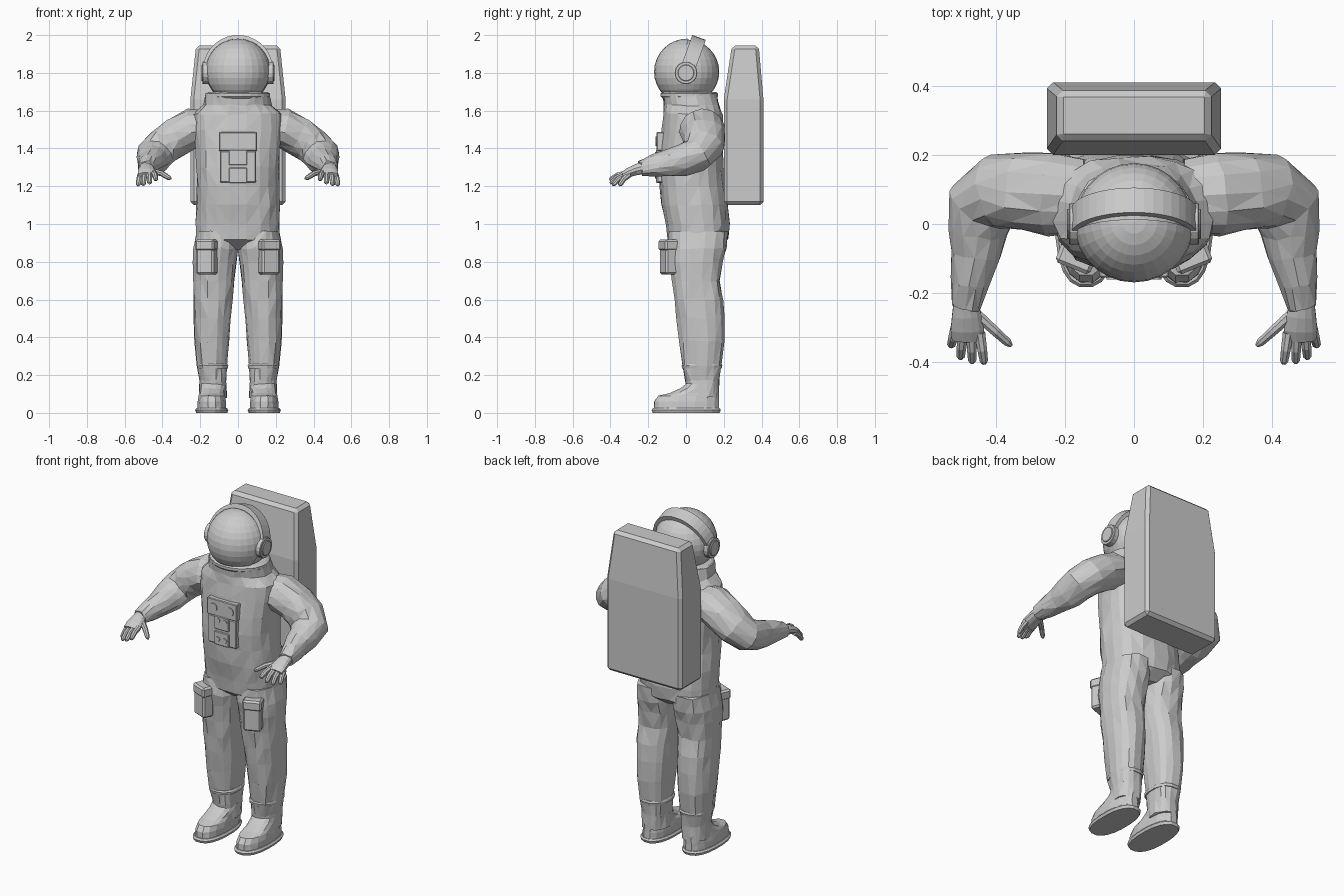
import bpy, bmesh, math, random
from mathutils import Vector, Matrix

random.seed(4)
if "Cube" in bpy.data.objects:
    bpy.data.objects.remove(bpy.data.objects["Cube"])

grey = bpy.data.materials.new("suit_grey")
grey.use_nodes = True
grey.diffuse_color = (0.6, 0.6, 0.6, 1)
grey.node_tree.nodes["Principled BSDF"].inputs["Base Color"].default_value = (0.6, 0.6, 0.6, 1)


def finish(name, bm, mirror=False, bevel=0.0, wrinkle=0.0):
    """Turn a bmesh into a flat shaded object, optionally creased like cloth."""
    if wrinkle:
        for v in bm.verts:
            v.co += Vector([random.uniform(-wrinkle, wrinkle) for _ in range(3)])
        bmesh.ops.triangulate(bm, faces=bm.faces[:])
    bmesh.ops.recalc_face_normals(bm, faces=bm.faces[:])
    mesh = bpy.data.meshes.new(name)
    bm.to_mesh(mesh)
    bm.free()
    mesh.materials.append(grey)
    ob = bpy.data.objects.new(name, mesh)
    bpy.context.scene.collection.objects.link(ob)
    if bevel:
        mod = ob.modifiers.new("bevel", "BEVEL")
        mod.width, mod.segments = bevel, 1
    if mirror:
        ob.modifiers.new("mirror", "MIRROR").use_mirror_merge = False
    return ob


def ring(centre, a, b, n=16, power=2.0):
    """Superellipse ring spanned by the half axes a and b."""
    pts = []
    for i in range(n):
        t = math.tau * (i + 0.5) / n
        c, s = math.cos(t), math.sin(t)
        pts.append(Vector(centre) + Vector(a) * math.copysign(abs(c) ** (2 / power), c)
                   + Vector(b) * math.copysign(abs(s) ** (2 / power), s))
    return pts


def loft(bm, rings):
    loops = [[bm.verts.new(p) for p in r] for r in rings]
    n = len(loops[0])
    for lo, hi in zip(loops, loops[1:]):
        for i in range(n):
            bm.faces.new((lo[i], lo[(i + 1) % n], hi[(i + 1) % n], hi[i]))
    bm.faces.new(loops[0][::-1])
    bm.faces.new(loops[-1])


def tower(name, rows, n=16, power=2.4, **kw):
    """Upright loft; each row is z, x low, x high, y front, y back."""
    bm = bmesh.new()
    loft(bm, [ring(((x0 + x1) / 2, (y0 + y1) / 2, z), ((x1 - x0) / 2, 0, 0),
                   (0, (y1 - y0) / 2, 0), n, power) for z, x0, x1, y0, y1 in rows])
    return finish(name, bm, **kw)


def tube(bm, rows, n):
    """Loft along a path; each row is centre, half width, half height."""
    pts = [Vector(r[0]) for r in rows]
    rings = []
    for i, (_, w, h) in enumerate(rows):
        tan = (pts[min(i + 1, len(pts) - 1)] - pts[max(i - 1, 0)]).normalized()
        side = tan.cross(Vector((0, 0, 1))).normalized()
        rings.append(ring(pts[i], side * w, side.cross(tan) * h, n))
    loft(bm, rings)


def box(bm, centre, size, turn=0.0):
    bmesh.ops.create_cube(bm, size=1, matrix=Matrix.Translation(centre)
                          @ Matrix.Rotation(turn, 4, "Z") @ Matrix.Diagonal((*size, 1)))


def disc(bm, centre, radius, depth, axis, n=16):
    bmesh.ops.create_cone(bm, cap_ends=True, segments=n, radius1=radius, radius2=radius, depth=depth,
                          matrix=Matrix.Translation(centre) @ Matrix.Rotation(math.pi / 2, 4, axis))


# Suit body and collar
torso = [(0.87, 0.15, -0.03, 0.16), (0.92, 0.222, -0.095, 0.222), (1.0, 0.225, -0.112, 0.23),
         (1.1, 0.22, -0.128, 0.222), (1.2, 0.217, -0.14, 0.205), (1.3, 0.22, -0.145, 0.2),
         (1.4, 0.225, -0.142, 0.2), (1.5, 0.235, -0.13, 0.2), (1.58, 0.235, -0.118, 0.195),
         (1.63, 0.18, -0.115, 0.178), (1.69, 0.17, -0.125, 0.16)]
tower("suit_torso", [(z, -w, w, f, b) for z, w, f, b in torso], n=20, wrinkle=0.005)
tower("collar_ring", [(1.665, -0.165, 0.165, -0.125, 0.162), (1.675, -0.172, 0.172, -0.135, 0.17),
                      (1.69, -0.172, 0.172, -0.135, 0.17), (1.7, -0.155, 0.155, -0.125, 0.16)],
      n=24, power=2)

# Legs
tower("suit_leg", [(0.08, 0.06, 0.205, 0.01, 0.175), (0.17, 0.058, 0.205, -0.005, 0.178),
                   (0.25, 0.055, 0.215, -0.02, 0.19), (0.38, 0.042, 0.233, -0.035, 0.203),
                   (0.5, 0.036, 0.236, -0.05, 0.206), (0.6, 0.027, 0.24, -0.06, 0.198),
                   (0.7, 0.018, 0.24, -0.073, 0.178), (0.8, 0.01, 0.24, -0.09, 0.195),
                   (0.87, 0.002, 0.236, -0.097, 0.215), (0.96, 0.01, 0.222, -0.09, 0.222)],
      mirror=True, wrinkle=0.005)
tower("trouser_cuff", [(0.235, 0.052, 0.214, -0.022, 0.19), (0.25, 0.05, 0.218, -0.025, 0.194),
                       (0.26, 0.055, 0.215, -0.02, 0.19)], mirror=True)

# Boots with flared soles
tower("boot_sole", [(0.0, 0.056, 0.222, -0.178, 0.18), (0.015, 0.05, 0.228, -0.184, 0.186),
                    (0.025, 0.058, 0.22, -0.176, 0.18)], n=20, mirror=True)
tower("boot_upper", [(0.02, 0.062, 0.215, -0.172, 0.178), (0.06, 0.062, 0.214, -0.17, 0.178),
                     (0.09, 0.068, 0.208, -0.15, 0.177), (0.105, 0.07, 0.206, -0.09, 0.177),
                     (0.13, 0.064, 0.204, -0.03, 0.178), (0.16, 0.062, 0.202, 0.005, 0.176)],
      mirror=True, wrinkle=0.002)

# Arms: out from the shoulder, then forward from the elbow
bm = bmesh.new()
tube(bm, [((0.15, 0.08, 1.51), 0.11, 0.09), ((0.24, 0.085, 1.505), 0.12, 0.105),
          ((0.32, 0.095, 1.465), 0.115, 0.105), ((0.39, 0.09, 1.415), 0.11, 0.1),
          ((0.44, 0.055, 1.365), 0.105, 0.092), ((0.452, -0.02, 1.338), 0.085, 0.082),
          ((0.46, -0.09, 1.325), 0.073, 0.073), ((0.475, -0.17, 1.31), 0.057, 0.057),
          ((0.487, -0.24, 1.295), 0.042, 0.04)], 14)
finish("suit_arm", bm, mirror=True, wrinkle=0.005)

# Gloves: palm, four fingers and a thumb
bm = bmesh.new()
tube(bm, [((0.487, -0.225, 1.297), 0.036, 0.034), ((0.484, -0.265, 1.287), 0.044, 0.03),
          ((0.482, -0.305, 1.272), 0.05, 0.025), ((0.482, -0.335, 1.258), 0.046, 0.018)], 12)
for base, tip in [((0.446, -0.315, 1.268), (0.433, -0.405, 1.235)),
                  ((0.47, -0.32, 1.265), (0.468, -0.402, 1.215)),
                  ((0.495, -0.315, 1.262), (0.502, -0.39, 1.205)),
                  ((0.515, -0.3, 1.262), (0.53, -0.355, 1.203)),
                  ((0.455, -0.262, 1.28), (0.355, -0.352, 1.24))]:
    p, q = Vector(base), Vector(tip)
    mid = p.lerp(q, 0.55) + Vector((0, 0, 0.008))
    tube(bm, [(p, 0.017, 0.017), (mid, 0.015, 0.015),
              (p.lerp(q, 0.88), 0.013, 0.013), (q, 0.006, 0.006)], 8)
finish("glove", bm, mirror=True)

# Helmet shell and the slightly raised visor
centre = Vector((0, 0.006, 1.806))
for name, radius in (("helmet_shell", 0.17), ("visor", 0.175)):
    bm = bmesh.new()
    bmesh.ops.create_uvsphere(bm, u_segments=28, v_segments=16, radius=radius,
                              matrix=Matrix.Translation(centre))
    if name == "visor":
        bmesh.ops.bisect_plane(bm, geom=bm.verts[:] + bm.edges[:] + bm.faces[:], clear_outer=True,
                               plane_co=(0, -0.03, 1.806), plane_no=(0, 1, -0.25))
    finish(name, bm)

# Headband arching over the helmet from ear to ear, leaning back
lean = math.radians(20)
up = Vector((0, math.sin(lean), math.cos(lean)))
across = Vector((0, math.cos(lean), -math.sin(lean))) * 0.038
hub = Vector((0, 0.003, 1.805))
bm = bmesh.new()
arch = []
for i in range(21):
    t = math.pi * i / 20
    out = Vector((math.cos(t), 0, 0)) + up * math.sin(t)
    out.x *= 0.95
    arch.append([hub + out * r + across * s for r, s in ((0.165, -1), (0.194, -1), (0.194, 1), (0.165, 1))])
loft(bm, arch)
finish("helmet_band", bm)

# Ear caps
bm = bmesh.new()
disc(bm, (0.17, 0.0, 1.8), 0.06, 0.036, "Y")
disc(bm, (0.183, 0.0, 1.8), 0.044, 0.022, "Y")
finish("ear_cap", bm, mirror=True, bevel=0.003)

# Life support backpack, tapered towards the top
bm = bmesh.new()
loft(bm, [[Vector(p) for p in ((-w, f, z), (w, f, z), (w, b, z), (-w, b, z))]
          for z, w, f, b in ((1.1, 0.252, 0.2, 0.41), (1.66, 0.252, 0.2, 0.41),
                             (1.945, 0.222, 0.243, 0.385))])
finish("backpack", bm, bevel=0.018)

# Chest control panel
bm = bmesh.new()
box(bm, (0, -0.135, 1.437), (0.2, 0.04, 0.1))
box(bm, (0, -0.135, 1.303), (0.19, 0.034, 0.165))
finish("chest_panel", bm, bevel=0.004)
bm = bmesh.new()
for z in (1.352, 1.258):
    box(bm, (0, -0.14, z), (0.096, 0.038, 0.08))
finish("panel_modules", bm, bevel=0.003)
bm = bmesh.new()
for side in (-1, 1):
    disc(bm, (side * 0.055, -0.152, 1.437), 0.025, 0.018, "X")
    for z in (1.368, 1.255):
        disc(bm, (side * 0.023, -0.155, z), 0.014, 0.018, "X", 10)
finish("panel_knobs", bm)

# Thigh pockets with flaps
turn = math.radians(22)
bm = bmesh.new()
box(bm, (0.165, -0.09, 0.825), (0.1, 0.07, 0.185), turn)
box(bm, (0.165, -0.092, 0.888), (0.108, 0.078, 0.06), turn)
finish("thigh_pocket", bm, mirror=True, bevel=0.01)
